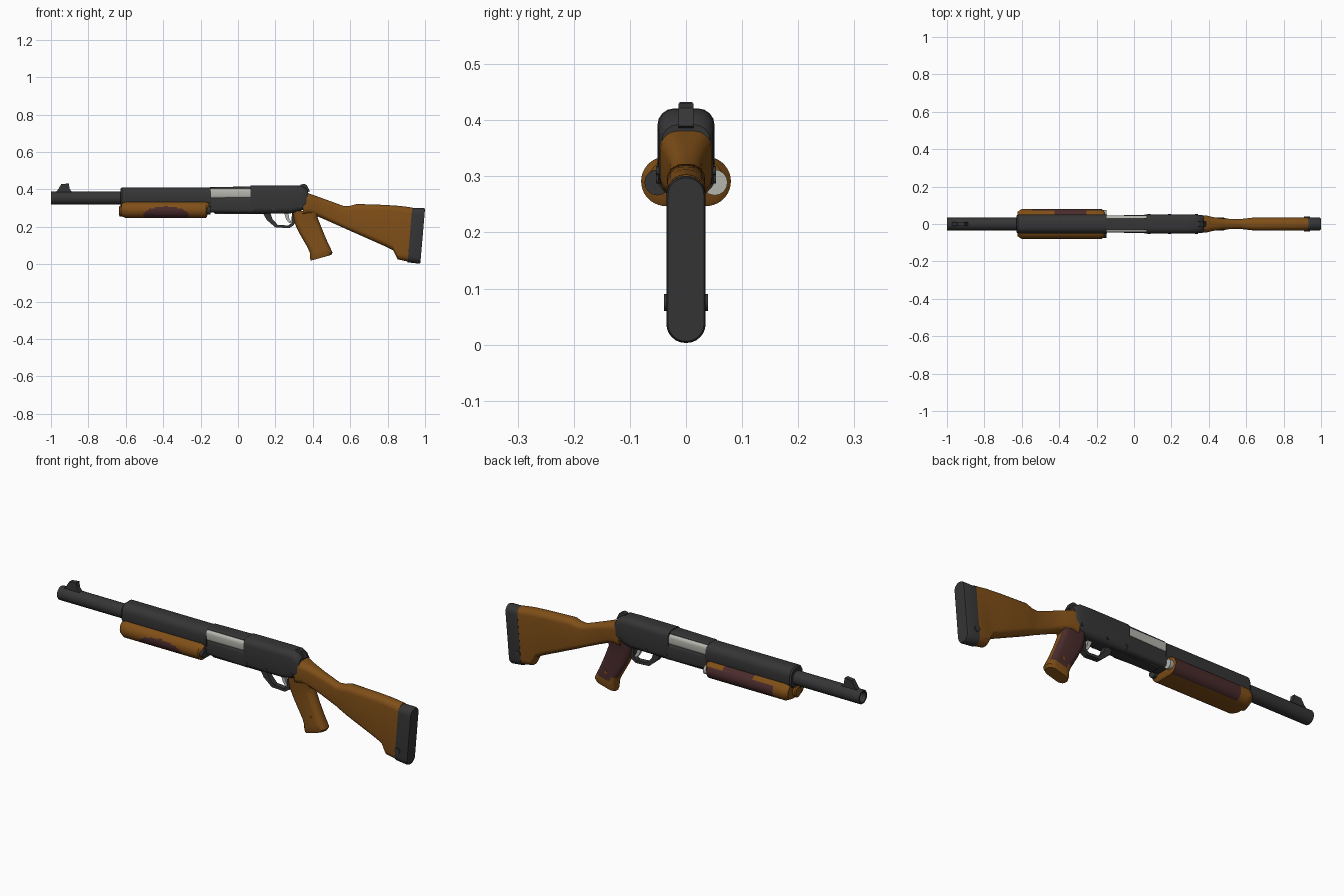
import bpy, bmesh, math
from mathutils import Matrix


def material(name, col):
    m = bpy.data.materials.new(name)
    m.diffuse_color = (*col, 1)
    return m


METAL = material("dark_metal", (0.036, 0.036, 0.037))
WOOD = material("orange_wood", (0.215, 0.078, 0.009))
RED = material("dark_red_wood", (0.070, 0.025, 0.025))
STEEL = material("bright_steel", (0.46, 0.46, 0.42))
BLACK = material("black", (0.010, 0.010, 0.010))


def finish(name, bm, mats, rule=None, angle=32):
    bmesh.ops.remove_doubles(bm, verts=bm.verts, dist=1e-5)
    bmesh.ops.recalc_face_normals(bm, faces=bm.faces)
    bm.normal_update()
    if rule:
        for f in bm.faces:
            f.material_index = rule(f.calc_center_median(), f.normal)
    me = bpy.data.meshes.new(name)
    bm.to_mesh(me)
    bm.free()
    for m in mats:
        me.materials.append(m)
    ob = bpy.data.objects.new(name, me)
    bpy.context.collection.objects.link(ob)
    bpy.ops.object.select_all(action='DESELECT')
    ob.select_set(True)
    bpy.context.view_layer.objects.active = ob
    bpy.ops.object.shade_smooth_by_angle(angle=math.radians(angle))
    return ob


def rounded(a, b0, b1, r, seg):
    """Rounded rectangle outline: half width a, from b0 to b1."""
    r = min(r, a, (b1 - b0) / 2)
    pts = []
    for sx, cb, start in ((1, b1 - r, 0), (-1, b1 - r, 90), (-1, b0 + r, 180), (1, b0 + r, 270)):
        for i in range(seg + 1):
            t = math.radians(start + 90 * i / seg)
            pts.append((sx * (a - r) + r * math.cos(t), cb + r * math.sin(t)))
    return pts


def skin(name, rings, mats, rule=None):
    bm = bmesh.new()
    vr = [[bm.verts.new(p) for p in ring] for ring in rings]
    n = len(vr[0])
    for a, b in zip(vr, vr[1:]):
        for i in range(n):
            bm.faces.new((a[i], a[(i + 1) % n], b[(i + 1) % n], b[i]))
    bm.faces.new(vr[0])
    bm.faces.new(vr[-1])
    return finish(name, bm, mats, rule)


def loft(name, stations, mats, seg=4, rule=None):
    """Stations along x: (x, half width, z low, z high, radius, lean of the top)."""
    rings = []
    for x, hw, z0, z1, r, lean in stations:
        rings.append([(x + lean * (z - z0) / (z1 - z0), y, z)
                      for y, z in rounded(hw, z0, z1, r, seg)])
    return skin(name, rings, mats, rule)


def plate(name, pts, hw, mat, y=0):
    bm = bmesh.new()
    lo = [bm.verts.new((x, y - hw, z)) for x, z in pts]
    hi = [bm.verts.new((x, y + hw, z)) for x, z in pts]
    n = len(pts)
    for i in range(n):
        bm.faces.new((lo[i], lo[(i + 1) % n], hi[(i + 1) % n], hi[i]))
    bm.faces.new(lo)
    bm.faces.new(hi)
    return finish(name, bm, [mat])


def lathe(name, prof, z, mats, y=0, seg=24, rule=None):
    """Profile (x, radius) turned about a line parallel to x."""
    rings = [[(x, y + r * math.cos(2 * math.pi * i / seg), z + r * math.sin(2 * math.pi * i / seg))
              for i in range(seg)] for x, r in prof]
    return skin(name, rings, mats, rule)


def pin(name, x, z, r, length, mat):
    bm = bmesh.new()
    bmesh.ops.create_cone(bm, cap_ends=True, segments=12, radius1=r, radius2=r, depth=length,
                          matrix=Matrix.Translation((x, 0, z)) @ Matrix.Rotation(math.pi / 2, 4, 'X'))
    return finish(name, bm, [mat])


# Barrel with a hollow muzzle
lathe("barrel", [(-0.6, 0.035), (-0.997, 0.035), (-1.0, 0.033), (-1.0, 0.025), (-0.92, 0.025)],
      0.354, [METAL, BLACK], rule=lambda c, n: 1 if -0.93 < c.x < -0.91 else 0)
# Front sight
plate("front_sight", [(-0.975, 0.385), (-0.885, 0.385), (-0.90, 0.402), (-0.905, 0.432),
                      (-0.945, 0.428), (-0.962, 0.40)], 0.012, METAL)
# Barrel shroud over the fore-end
loft("barrel_shroud", [(-0.627, 0.045, 0.31, 0.405, 0.034, 0), (-0.62, 0.05, 0.305, 0.411, 0.036, 0),
                       (-0.145, 0.05, 0.305, 0.411, 0.036, 0)], [METAL])


# Pump fore-end, with side panels in dark red
def fore_rule(c, n):
    if abs(n.x) > 0.5:
        return 0
    if c.y < 0:
        return int(((c.x + 0.385) / 0.125) ** 2 + ((c.z - 0.258) / 0.05) ** 2 < 1 and c.z > 0.249)
    return int(-0.545 < c.x < -0.175 and 0.249 < c.z < 0.318 + 0.02 * (c.x > -0.42) * (c.x < -0.25))


fore = [(-0.622, 0.066, 0.256, 0.328, 0.04, 0), (-0.60, 0.08, 0.247, 0.335, 0.044, 0)]
fore += [(-0.585 + 0.01 * i, 0.08, 0.247, 0.335, 0.044, 0) for i in range(41)]
fore += [(-0.172, 0.08, 0.247, 0.335, 0.044, 0), (-0.165, 0.066, 0.256, 0.33, 0.04, 0.012)]
loft("fore_end", fore, [WOOD, RED], seg=10, rule=fore_rule)
lathe("magazine_cap", [(-0.60, 0.028), (-0.632, 0.028), (-0.637, 0.022)], 0.284, [WOOD])
for y, m, label in ((0.051, STEEL, "steel"), (-0.051, METAL, "dark")):
    lathe("fore_end_rear_" + label, [(-0.17, 0.023), (-0.148, 0.023)], 0.289, [m], y=y, seg=16)

# Receiver: front lower part, bolt in the open port, top rib and rear body
loft("receiver_front", [(-0.17, 0.044, 0.277, 0.363, 0.02, 0), (0.08, 0.05, 0.272, 0.363, 0.02, 0)], [METAL])
loft("bolt", [(-0.147, 0.046, 0.35, 0.405, 0.016, 0), (0.07, 0.046, 0.35, 0.405, 0.016, 0)], [STEEL])
loft("top_rib", [(-0.15, 0.033, 0.39, 0.412, 0.006, 0), (0.08, 0.033, 0.39, 0.416, 0.006, 0)], [METAL])
loft("receiver", [(0.066, 0.051, 0.271, 0.42, 0.03, 0), (0.28, 0.051, 0.272, 0.421, 0.03, 0),
                  (0.335, 0.05, 0.284, 0.42, 0.03, 0), (0.362, 0.048, 0.30, 0.407, 0.03, 0),
                  (0.374, 0.043, 0.31, 0.392, 0.028, 0)], [METAL])
plate("rear_sight", [(0.325, 0.40), (0.335, 0.425), (0.352, 0.43), (0.368, 0.422),
                     (0.384, 0.39), (0.36, 0.38)], 0.013, METAL)
for i, (x, z) in enumerate(((0.08, 0.30), (0.19, 0.295), (0.335, 0.31))):
    pin("receiver_pin_%d" % i, x, z, 0.008, 0.107, METAL)
plate("loading_gate", [(-0.14, 0.285), (-0.12, 0.268), (0.15, 0.268), (0.17, 0.285)], 0.026, METAL)

# Trigger guard and trigger
outer = [(0.13, 0.278), (0.155, 0.235), (0.20, 0.197), (0.275, 0.193), (0.30, 0.21), (0.31, 0.278)]
inner = [(0.172, 0.278), (0.185, 0.24), (0.212, 0.211), (0.268, 0.207), (0.285, 0.219), (0.289, 0.278)]
plate("trigger_guard", outer + inner[::-1], 0.014, METAL)
plate("trigger", [(0.245, 0.278), (0.268, 0.278), (0.274, 0.245), (0.287, 0.222), (0.272, 0.221),
                  (0.258, 0.24)], 0.008, STEEL)

# Shoulder stock
loft("stock", [(0.345, 0.046, 0.262, 0.388, 0.03, 0.01), (0.385, 0.046, 0.268, 0.376, 0.03, 0),
               (0.42, 0.037, 0.258, 0.364, 0.028, 0), (0.48, 0.029, 0.232, 0.342, 0.025, 0),
               (0.565, 0.026, 0.194, 0.311, 0.024, 0), (0.60, 0.030, 0.178, 0.312, 0.026, 0),
               (0.635, 0.034, 0.163, 0.322, 0.028, 0), (0.79, 0.034, 0.094, 0.317, 0.03, 0),
               (0.83, 0.034, 0.074, 0.314, 0.03, 0), (0.853, 0.034, 0.026, 0.312, 0.03, 0.01),
               (0.91, 0.034, 0.014, 0.303, 0.032, 0.022)], [WOOD], seg=5)
# Butt pad and sling stud
loft("butt_pad", [(0.907, 0.035, 0.010, 0.301, 0.034, 0.024), (0.967, 0.035, 0.003, 0.300, 0.034, 0.026),
                  (0.975, 0.032, 0.006, 0.297, 0.031, 0.025)], [METAL], seg=6)
pin("sling_stud", 0.925, 0.075, 0.015, 0.078, METAL)

# Pistol grip: rings stacked in z, (z, x front, x back, half width, slope)
grip = [(0.285, 0.295, 0.44, 0.036, 0.0), (0.25, 0.297, 0.425, 0.034, 0.0),
        (0.22, 0.302, 0.437, 0.031, 0.0), (0.17, 0.328, 0.455, 0.031, 0.005),
        (0.10, 0.372, 0.482, 0.033, 0.012), (0.075, 0.384, 0.493, 0.034, 0.016),
        (0.048, 0.385, 0.505, 0.034, 0.017), (0.034, 0.388, 0.498, 0.030, 0.017)]
rings = []
for z, x0, x1, hw, sl in grip:
    rings.append([(x, y, z + sl * (2 * (x - x0) / (x1 - x0) - 1) * 0.9)
                  for y, x in rounded(hw, x0, x1, 0.028, 5)])
skin("pistol_grip", rings, [WOOD, RED],
     rule=lambda c, n: int(n.y > 0.25 and 0.085 < c.z < 0.28))
pin("grip_screw", 0.43, 0.11, 0.008, 0.068, WOOD)
